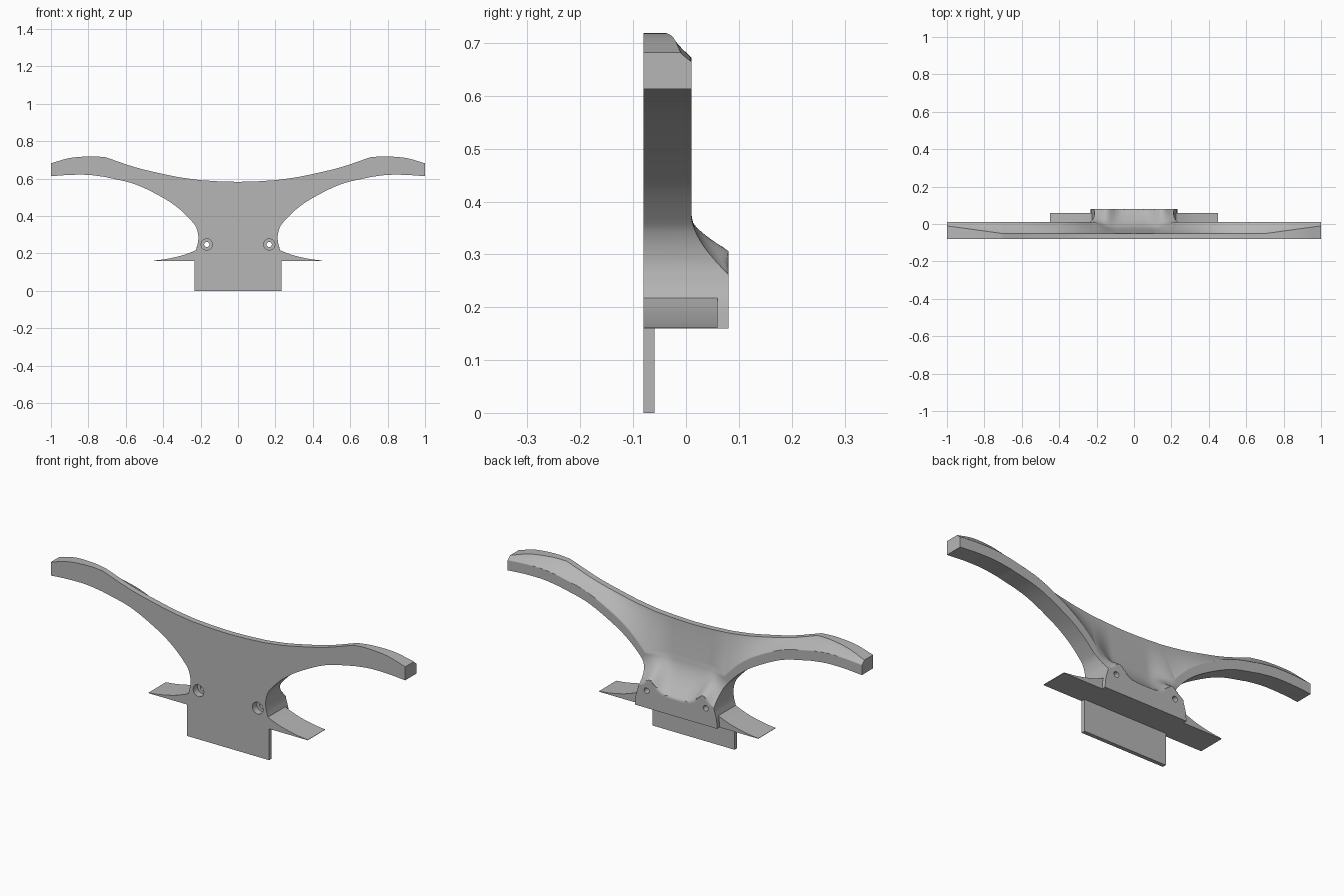
import bpy, bmesh, math
from mathutils import Vector

if "Cube" in bpy.data.objects:
    bpy.data.objects.remove(bpy.data.objects["Cube"])

FRONT, BACK = -0.08, 0.08
ROWS, STEPS = 64, 10

grey = bpy.data.materials.new("plain grey")
grey.use_nodes = True
grey.diffuse_color = (0.47, 0.47, 0.47, 1)
grey.node_tree.nodes["Principled BSDF"].inputs["Base Color"].default_value = grey.diffuse_color


def finish(name, bm):
    bmesh.ops.recalc_face_normals(bm, faces=bm.faces)
    mesh = bpy.data.meshes.new(name)
    bm.to_mesh(mesh)
    bm.free()
    mesh.materials.append(grey)
    obj = bpy.data.objects.new(name, mesh)
    bpy.context.collection.objects.link(obj)
    return obj


def activate(obj):
    bpy.ops.object.select_all(action='DESELECT')
    obj.select_set(True)
    bpy.context.view_layer.objects.active = obj


def smooth(obj):
    activate(obj)
    bpy.ops.object.shade_smooth_by_angle(angle=math.radians(32))


def extrude_profile(name, points, y0, y1):
    bm = bmesh.new()
    face = bm.faces.new([bm.verts.new((x, y0, z)) for x, z in points])
    new = bmesh.ops.extrude_face_region(bm, geom=[face])["geom"]
    verts = [g for g in new if isinstance(g, bmesh.types.BMVert)]
    bmesh.ops.translate(bm, verts=verts, vec=(0, y1 - y0, 0))
    return finish(name, bm)


def spline(points, steps):
    """Smooth curve through points, without the last one."""
    p = [Vector(q) for q in points]
    p = [2 * p[0] - p[1]] + p + [2 * p[-1] - p[-2]]
    out = []
    for a, b, c, d in zip(p, p[1:], p[2:], p[3:]):
        for i in range(steps):
            t = i / steps
            out.append(0.5 * (2 * b + (c - a) * t + (2 * a - 5 * b + 4 * c - d) * t ** 2
                              + (3 * b - a - 3 * c + d) * t ** 3))
    return out


def clamp(t):
    return max(0.0, min(1.0, t))


def ease(a, b, x):
    t = clamp((x - a) / (b - a))
    return t * t * (3 - 2 * t)


# Matching top edge and lower edge points: x, z, x, z
base_part = [(0, .583, 0, .16), (.05, .584, .116, .16), (.10, .586, .232, .16)]
arm_part = [(.10, .586, .232, .16), (.11, .586, .228, .205), (.14, .588, .216, .25),
            (.17, .59, .212, .29), (.20, .592, .222, .335), (.24, .597, .245, .37),
            (.31, .607, .31, .435), (.40, .625, .40, .497), (.55, .661, .55, .57),
            (.71, .715, .71, .609)]
tip_part = [(.71, .715, .71, .609), (.79, .719, .80, .62), (.90, .71, .90, .62),
            (1, .682, 1, .613)]
half = [c for part in (base_part, arm_part, tip_part) for c in spline(part, STEPS)]
half.append(Vector(tip_part[-1]))
columns = [Vector((-c[0], c[1], -c[2], c[3])) for c in reversed(half[1:])] + half


def back_depth(x, z, top, low):
    x = abs(x)
    # hollow that runs from the thin top edge down to the flat ledge of the arm
    edge = -0.05 + 0.04 * clamp((x - 0.71) / 0.29)
    ledge = max(0.40, low + 0.052)
    ledge = min(ledge, top - 0.012)
    target = 0.01 - 0.037 * (1 - ease(0.10, 0.23, x))
    y = edge + (target - edge) * clamp((top - z) / (top - ledge)) ** 1.2
    # swelling out to the two-lobed mounting face
    face_top = 0.25 + 0.058 * math.exp(-((x - 0.15) / 0.05) ** 2)
    swell_top = 0.415 - 0.04 * ease(0.17, 0.26, x)
    t = clamp((z - face_top) / (swell_top - face_top))
    return y + (BACK - y) * (1 - t) ** 2


# Main body: shaped back, flat front
bm = bmesh.new()
grid = []
for tx, tz, bx, bz in columns:
    column = []
    for j in range(ROWS + 1):
        v = j / ROWS
        x, z = tx + (bx - tx) * v, tz + (bz - tz) * v
        column.append(bm.verts.new((x, back_depth(x, z, tz, bz), z)))
    grid.append(column)
for a, b in zip(grid, grid[1:]):
    for j in range(ROWS):
        bm.faces.new((a[j], b[j], b[j + 1], a[j + 1]))
rim = ([c[0] for c in grid] + grid[-1][1:-1]
       + [c[-1] for c in reversed(grid)] + grid[0][-2:0:-1])
front = [bm.verts.new((v.co.x, FRONT, v.co.z)) for v in rim]
for i in range(len(rim)):
    k = (i + 1) % len(rim)
    bm.faces.new((rim[i], rim[k], front[k], front[i]))
bm.faces.new(front)
body = finish("body", bm)

# Screw holes with a wider recess at the front
for side in (-1, 1):
    for radius, y0, y1 in ((0.03, -0.12, -0.045), (0.014, -0.15, 0.15)):
        ring = [(side * 0.167 + radius * math.cos(i * math.tau / 32),
                 0.248 + radius * math.sin(i * math.tau / 32)) for i in range(32)]
        cutter = extrude_profile("hole_cutter", ring, y0, y1)
        cutter.hide_render = True
        activate(body)
        mod = body.modifiers.new("hole", 'BOOLEAN')
        mod.operation = 'DIFFERENCE'
        mod.solver = 'EXACT'
        mod.object = cutter
        bpy.ops.object.modifier_apply(modifier=mod.name)
        bpy.data.objects.remove(cutter)
smooth(body)

# Thin plate hanging from the front
extrude_profile("lower_plate", [(-.232, 0), (.232, 0), (.232, .16), (-.232, .16)], FRONT, -0.06)

# Swept side flanges
curve = spline([(.45, .162), (.38, .171), (.30, .189), (.235, .213), (.21, .226)], 6)
for name, side in (("left_flange", 1), ("right_flange", -1)):
    outline = [(.21, .16), (.45, .16)] + [(p.x, p.y) for p in curve]
    smooth(extrude_profile(name, [(side * x, z) for x, z in outline], FRONT, 0.06))
